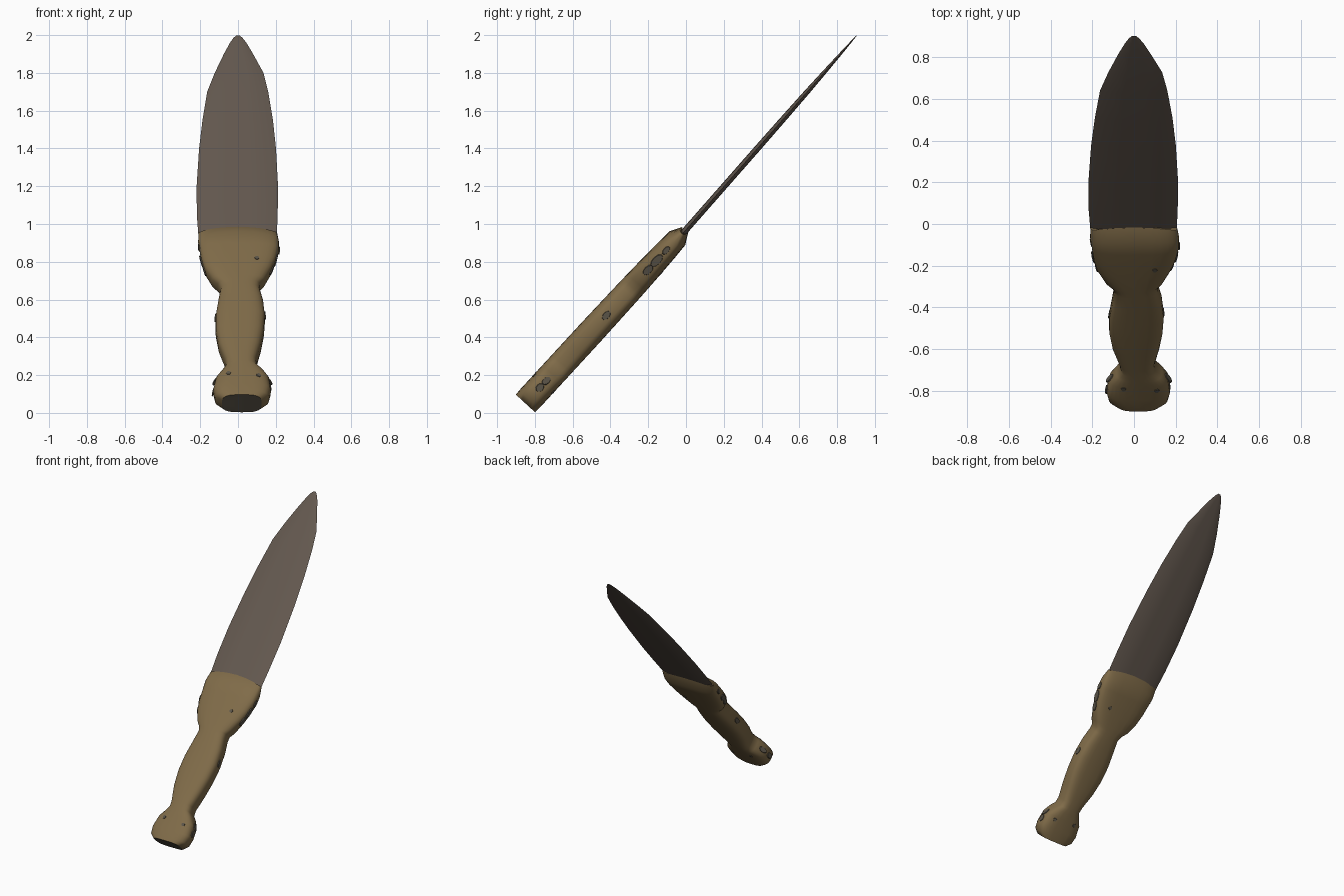
import bpy, bmesh, math
from mathutils import Vector, Matrix
from mathutils.bvhtree import BVHTree

if "Cube" in bpy.data.objects:
    bpy.data.objects.remove(bpy.data.objects["Cube"])


def material(name, rgb):
    m = bpy.data.materials.new(name)
    m.diffuse_color = (*rgb, 1)
    m.use_nodes = True
    m.node_tree.nodes["Principled BSDF"].inputs["Base Color"].default_value = m.diffuse_color
    return m


tan = material("tan handle", (0.215, 0.148, 0.066))
steel = material("dark blade steel", (0.125, 0.098, 0.078))
worn = material("worn grey", (0.105, 0.09, 0.066))


def loft(name, rows, section, y_of_z, bow=None):
    """Skin rings along a slanted axis; rows are z, left x, right x, thickness."""
    slope = y_of_z(1) - y_of_z(0)
    along = Vector((0, slope, 1)).normalized()
    normal = Vector((0, -along.z, along.y))
    bm = bmesh.new()
    rings = []
    for k, (z, left, right, thick) in enumerate(rows):
        ring = []
        for u, v in section:
            p = Vector(((left + right) / 2 + u * (right - left) / 2, y_of_z(z), z))
            p += normal * v * thick / 2
            if bow and k >= len(rows) - 2:
                p -= along * bow * u * u
            ring.append(bm.verts.new(p))
        rings.append(ring)
    n = len(section)
    for a, b in zip(rings, rings[1:]):
        for i in range(n):
            bm.faces.new((a[i], a[(i + 1) % n], b[(i + 1) % n], b[i]))
    bm.faces.new(rings[0][::-1])
    bm.faces.new(rings[-1])
    bmesh.ops.recalc_face_normals(bm, faces=bm.faces[:])
    return finish(name, bm), along, normal


def finish(name, bm, angle=40):
    me = bpy.data.meshes.new(name)
    bm.to_mesh(me)
    bm.free()
    ob = bpy.data.objects.new(name, me)
    bpy.context.collection.objects.link(ob)
    bpy.ops.object.select_all(action='DESELECT')
    ob.select_set(True)
    bpy.context.view_layer.objects.active = ob
    bpy.ops.object.shade_smooth_by_angle(angle=math.radians(angle))
    return ob


# handle: rounded slab with pommel, grip and flared guard
def power(c, e):
    return math.copysign(abs(c) ** e, c)


slab = [(power(math.cos(t), 0.62), power(math.sin(t), 0.62))
        for t in (2 * math.pi * i / 28 for i in range(28))]


def handle_y(z):
    return -0.85 + (z - 0.05) * 0.92


handle_rows = [
    (0.05, -0.085, 0.125, 0.138), (0.072, -0.122, 0.163, 0.142),
    (0.11, -0.132, 0.174, 0.142), (0.17, -0.117, 0.165, 0.142),
    (0.205, -0.085, 0.135, 0.142), (0.23, -0.065, 0.102, 0.142),
    (0.26, -0.07, 0.098, 0.142), (0.34, -0.103, 0.122, 0.142),
    (0.42, -0.119, 0.138, 0.142), (0.50, -0.119, 0.144, 0.14),
    (0.58, -0.105, 0.134, 0.138), (0.64, -0.094, 0.116, 0.136),
    (0.665, -0.108, 0.116, 0.135), (0.69, -0.14, 0.142, 0.134),
    (0.75, -0.178, 0.178, 0.13), (0.80, -0.194, 0.200, 0.126),
    (0.86, -0.204, 0.217, 0.12), (0.925, -0.211, 0.217, 0.11),
    (0.972, -0.209, 0.208, 0.04)]
handle, along, front = loft("handle", handle_rows, slab, handle_y, bow=0.03)
handle.data.materials.append(tan)
handle.data.materials.append(worn)
for f in handle.data.polygons:
    if f.normal.dot(along) < -0.9:      # butt of the pommel
        f.material_index = 1

# blade: flat faces with bevelled cutting edges
blade_section = [(1, 0), (0.66, 0.9), (0.3, 1), (-0.3, 1), (-0.74, 0.9),
                 (-1, 0), (-0.74, -0.9), (-0.3, -1), (0.3, -1), (0.66, -0.9)]
blade_rows = [
    (0.93, -0.209, 0.205, 0.034), (1.05, -0.218, 0.21, 0.034),
    (1.2, -0.219, 0.212, 0.034), (1.4, -0.206, 0.201, 0.034),
    (1.55, -0.188, 0.185, 0.032), (1.7, -0.163, 0.16, 0.028),
    (1.8, -0.123, 0.135, 0.022), (1.9, -0.075, 0.08, 0.014),
    (1.96, -0.042, 0.044, 0.008), (1.985, -0.024, 0.024, 0.004),
    (1.998, -0.01, 0.01, 0.002)]
blade, _, _ = loft("blade", blade_rows, blade_section,
                   lambda z: (z - 0.97) * 0.879)
blade.data.materials.append(steel)

# worn spots: thin plates laid on the handle surface
src = bmesh.new()
src.from_mesh(handle.data)
tree = BVHTree.FromBMesh(src)


def spot(name, x, z, side, radius, stretch=1.0):
    probe = Vector((x, handle_y(z), z)) + front * side * 0.3
    hit = tree.find_nearest(probe) if not side else \
        tree.ray_cast(probe, -front * side)
    if hit[0] is None:
        return
    n = hit[1]
    t = (along - n * along.dot(n)).normalized()
    rot = Matrix((t, n.cross(t), n)).transposed().to_4x4()
    bm = bmesh.new()
    bmesh.ops.create_cone(bm, cap_ends=True, segments=10, radius1=radius,
                          radius2=radius * 0.9, depth=0.006)
    bm.transform(Matrix.Translation(hit[0]) @ rot
                 @ Matrix.Diagonal((stretch, 1, 1, 1)))
    finish(name, bm).data.materials.append(worn)


for side in (1, -1):                    # flat faces
    for x, z in ((0.1, 0.78), (-0.05, 0.165), (0.11, 0.155)):
        spot("face_spot", x, z, side, 0.013)
for x in (0.5, -0.5):                   # narrow edges
    for z, r, s in ((0.16, 0.02, 1.3), (0.25, 0.018, 1.8), (0.54, 0.018, 1.6),
                    (0.68, 0.02, 1.8), (0.76, 0.022, 2.0), (0.85, 0.015, 1.8)):
        spot("edge_spot", x, z, 0, r, s)
src.free()
